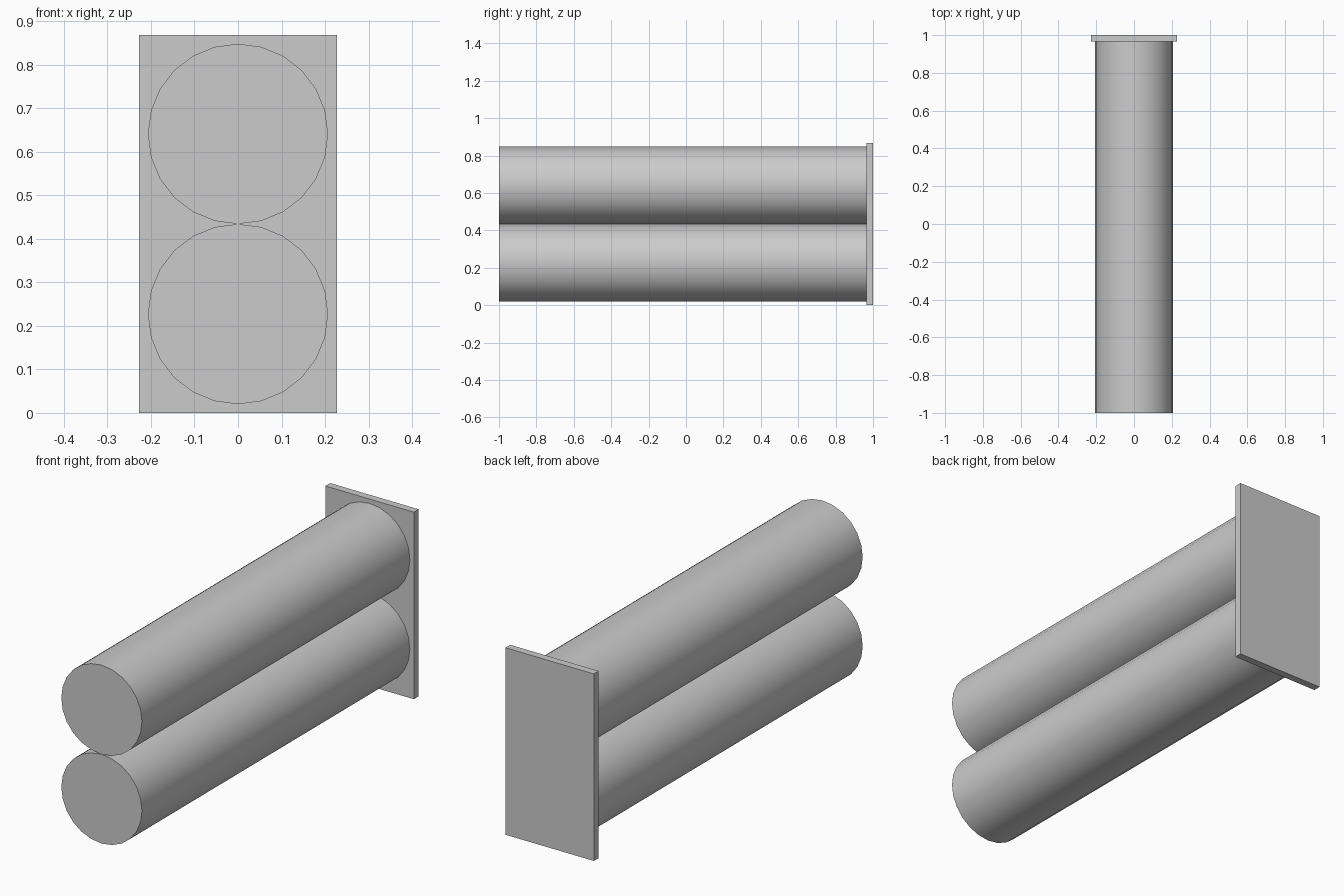
import bpy
from math import radians

cube = bpy.data.objects.get("Cube")
if cube:
    bpy.data.objects.remove(cube, do_unlink=True)

# Single grey finish
grey = bpy.data.materials.new("plain_grey")
grey.use_nodes = True
colour = (0.6, 0.6, 0.6, 1)
grey.diffuse_color = colour
grey.node_tree.nodes["Principled BSDF"].inputs["Base Color"].default_value = colour

RADIUS = 0.207
PLATE_WIDTH, PLATE_THICK, PLATE_HEIGHT = 0.454, 0.035, 0.868
PLATE_FRONT = 1 - PLATE_THICK
MIDDLE = PLATE_HEIGHT / 2


def add_tube(name, z):
    """Solid round bar running from the front to the plate."""
    length = PLATE_FRONT + 1
    bpy.ops.mesh.primitive_cylinder_add(
        vertices=24, radius=RADIUS, depth=length,
        location=(0, PLATE_FRONT - length / 2, z), rotation=(radians(90), 0, 0))
    tube = bpy.context.object
    tube.name = name
    tube.data.materials.append(grey)
    bpy.ops.object.shade_smooth_by_angle(angle=radians(30))


# Two stacked bars touching at mid height
add_tube("lower_tube", MIDDLE - RADIUS)
add_tube("upper_tube", MIDDLE + RADIUS)

# Upright plate closing the back
bpy.ops.mesh.primitive_cube_add(size=1, location=(0, 1 - PLATE_THICK / 2, MIDDLE))
plate = bpy.context.object
plate.name = "back_plate"
plate.scale = (PLATE_WIDTH, PLATE_THICK, PLATE_HEIGHT)
bpy.ops.object.transform_apply(location=False, rotation=False, scale=True)
plate.data.materials.append(grey)
